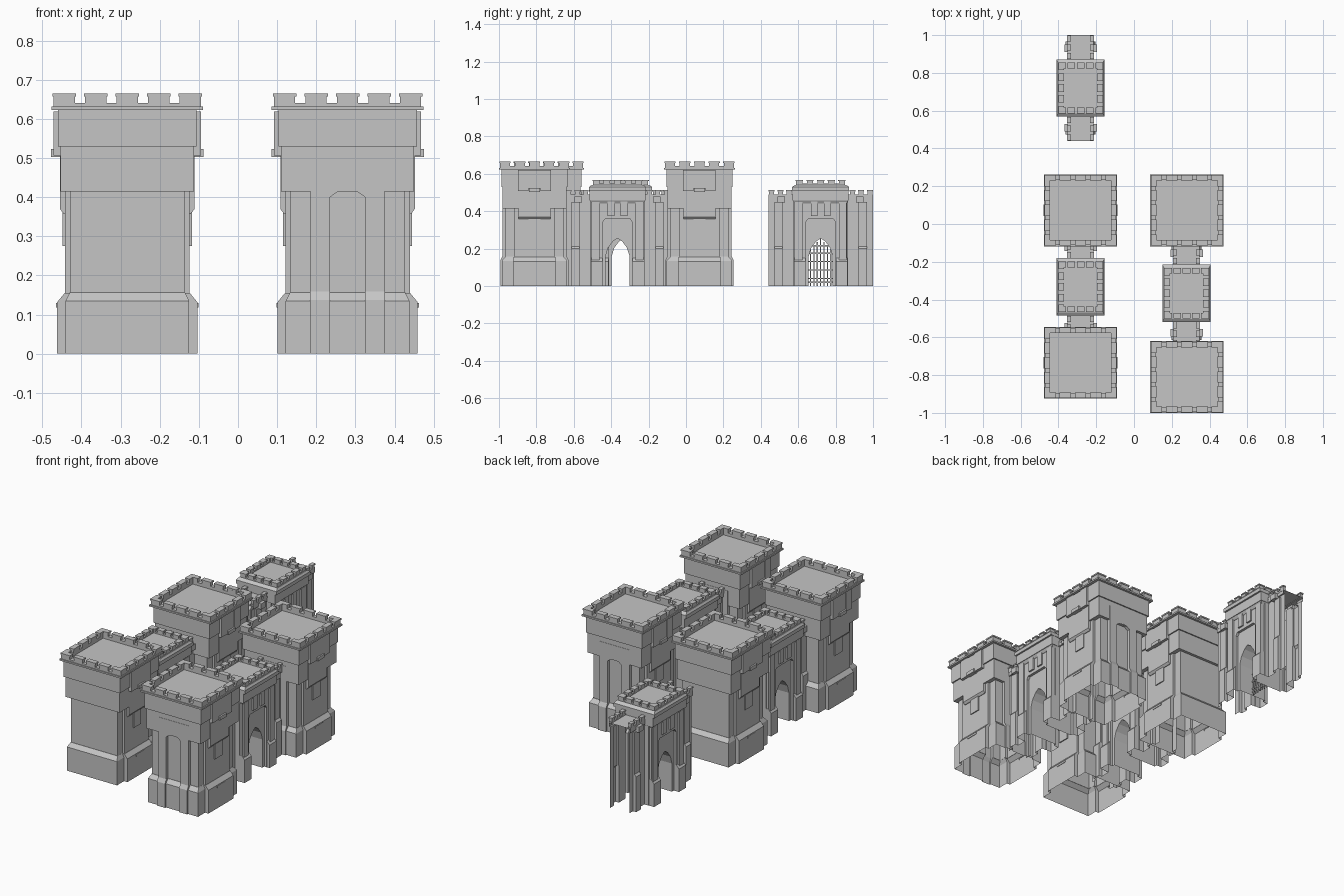
import bpy, bmesh
from mathutils import Vector

cube = bpy.data.objects.get("Cube")
if cube:
    bpy.data.objects.remove(cube, do_unlink=True)

stone = bpy.data.materials.new("grey stone")
stone.use_nodes = True
grey = (0.56, 0.56, 0.56, 1)
stone.diffuse_color = grey
stone.node_tree.nodes["Principled BSDF"].inputs["Base Color"].default_value = grey
CORNERS = ((-1, -1), (1, -1), (1, 1), (-1, 1))


def box(bm, x, y, z0, z1, hx, hy, top=None):
    """Box around (x, y); top gives other half sizes at the upper end."""
    tx, ty = top or (hx, hy)
    bot = [bm.verts.new((x + a * hx, y + b * hy, z0)) for a, b in CORNERS]
    upp = [bm.verts.new((x + a * tx, y + b * ty, z1)) for a, b in CORNERS]
    bm.faces.new(bot[::-1])
    bm.faces.new(upp)
    for i in range(4):
        j = (i + 1) % 4
        bm.faces.new((bot[i], bot[j], upp[j], upp[i]))


def prism(bm, half_profile, depth, along_y=False):
    """Mirror a (side, z) half profile and extrude it to both sides of the centre."""
    pts = half_profile + [(-s, z) for s, z in reversed(half_profile) if s > 0]

    def place(s, z, d):
        return (s, -d, z) if along_y else (d, s, z)
    face = bm.faces.new([bm.verts.new(place(s, z, -depth)) for s, z in pts])
    new = bmesh.ops.extrude_face_region(bm, geom=[face])["geom"]
    # keep the starting cap so that the prism is closed
    if not face.is_valid:
        bm.faces.new([v for v in face.verts])
    shift = Vector(place(0, 0, 2 * depth))
    bmesh.ops.translate(bm, vec=shift, verts=[g for g in new if isinstance(g, bmesh.types.BMVert)])


def finish(bm, name, cx, cy):
    bmesh.ops.recalc_face_normals(bm, faces=bm.faces)
    mesh = bpy.data.meshes.new(name)
    bm.to_mesh(mesh)
    bm.free()
    mesh.materials.append(stone)
    ob = bpy.data.objects.new(name, mesh)
    ob.location = (cx, cy, 0)
    bpy.context.collection.objects.link(ob)
    return ob


def shell(core, extra, name, cx, cy, end):
    """Fuse all solids to one hollow skin, open below and at the ends."""
    ob = finish(core, name, cx, cy)
    helper = finish(extra, name + "_helper", cx, cy)
    mod = ob.modifiers.new("fuse", "BOOLEAN")
    mod.operation = "UNION"
    mod.solver = "EXACT"
    mod.use_self = True
    mod.object = helper
    bpy.context.view_layer.update()
    fused = bpy.data.meshes.new_from_object(ob.evaluated_get(bpy.context.evaluated_depsgraph_get()))
    ob.modifiers.clear()
    ob.data = fused
    bpy.data.objects.remove(helper, do_unlink=True)
    bm = bmesh.new()
    bm.from_mesh(fused)
    gone = [f for f in bm.faces if all(v.co.z < 0.001 for v in f.verts)
            or all(abs(v.co.y) > end for v in f.verts)]
    bmesh.ops.delete(bm, geom=gone, context="FACES")
    bm.to_mesh(fused)
    bm.free()


def merlon(bm, x, y, z, h, hx, hy):
    box(bm, x, y, z, z + h * 0.7, hx, hy)
    box(bm, x, y, z + h * 0.7, z + h, hx + 0.003, hy + 0.003)


def parapet(bm, hx, hy, z, h, w):
    """Rim with a projecting lip and five capped merlons on each side."""
    t, lip = 0.012, 0.006
    for s in (-1, 1):
        box(bm, s * (hx - t - lip / 2), 0, z - 0.015, z - 0.006, t + lip / 2, hy)
        box(bm, 0, s * (hy - t - lip / 2), z - 0.015, z - 0.006, hx, t + lip / 2)
        box(bm, s * (hx - t - lip), 0, z - 0.006, z + 0.003, t, hy - lip)
        box(bm, 0, s * (hy - t - lip), z - 0.006, z + 0.003, hx - lip, t)
        for i in range(-2, 3):
            px, py = i * (hx - w - lip) / 2, i * (hy - w - lip) / 2
            merlon(bm, s * (hx - t - lip), py, z, h, t, w)
            merlon(bm, px, s * (hy - t - lip), z, h, w, t)


def tower(name, cx, cy, arched):
    # Core: plinth, shaft and the two overhanging upper storeys
    core = bmesh.new()
    box(core, 0, 0, 0, 0.135, 0.158, 0.175)
    box(core, 0, 0, 0.135, 0.157, 0.158, 0.175, (0.147, 0.155))
    box(core, 0, 0, 0.15, 0.43, 0.146, 0.154)
    box(core, 0, 0, 0.415, 0.54, 0.17, 0.17)
    box(core, 0, 0, 0.53, 0.624, 0.177, 0.177)

    # Stepped buttresses and hanging bays on the two long sides
    bm = bmesh.new()
    box(bm, 0, 0, 0, 0.132, 0.179, 0.112)
    box(bm, 0, 0, 0.132, 0.155, 0.179, 0.112, (0.16, 0.112))
    box(bm, 0, 0, 0.14, 0.425, 0.159, 0.108)
    box(bm, 0, 0, 0.118, 0.129, 0.182, 0.035)
    box(bm, 0, 0, 0.275, 0.365, 0.165, 0.033)
    box(bm, 0, 0, 0.357, 0.37, 0.162, 0.085, (0.172, 0.085))
    box(bm, 0, 0, 0.37, 0.515, 0.172, 0.085)
    for s in (-1, 1):
        box(bm, 0, s * 0.059, 0.507, 0.619, 0.188, 0.028)
    box(bm, 0, 0, 0.503, 0.523, 0.195, 0.03)
    box(bm, 0, 0, 0.52, 0.617, 0.186, 0.033)

    # Tall arched panels on the end faces
    if arched:
        prism(bm, [(0, 0.418), (0.025, 0.414), (0.045, 0.4), (0.045, 0.13),
                   (0.095, 0.13), (0.095, 0.5), (0, 0.5)], 0.1715, along_y=True)
        for s in (-1, 1):
            box(bm, s * 0.07, 0, 0, 0.137, 0.0255, 0.183)
            box(bm, s * 0.07, 0, 0.137, 0.16, 0.0255, 0.183, (0.0255, 0.171))
    shell(core, bm, name + "_masonry", cx, cy, 1)

    # Battlements around the roof deck
    bm = bmesh.new()
    parapet(bm, 0.194, 0.19, 0.638, 0.027, 0.027)
    finish(bm, name + "_battlements", cx, cy)


def gatehouse(name, cx, cy, grille):
    # Core pierced by a pointed passage
    arch = [(0, 0.255), (0.025, 0.238), (0.05, 0.205), (0.064, 0.16), (0.064, 0)]
    core = bmesh.new()
    prism(core, arch + [(0.145, 0), (0.145, 0.5), (0, 0.5)], 0.088)

    # Outer piers framing the recessed doorway
    bm = bmesh.new()
    prism(bm, [(0, 0.357), (0.068, 0.357), (0.08, 0.34), (0.08, 0),
               (0.14, 0), (0.14, 0.49), (0, 0.49)], 0.103)
    for s in (-1, 1):
        box(bm, 0, s * 0.112, 0, 0.13, 0.12, 0.031)
        box(bm, 0, s * 0.112, 0.13, 0.15, 0.12, 0.031, (0.104, 0.031))
        box(bm, 0, s * 0.118, 0.14, 0.45, 0.112, 0.021)
        box(bm, 0, s * 0.035, 0.375, 0.46, 0.112, 0.018)

    # Overhanging top storey
    box(bm, 0, 0, 0.44, 0.457, 0.105, 0.138, (0.115, 0.148))
    box(bm, 0, 0, 0.457, 0.515, 0.118, 0.15)
    box(bm, 0, 0, 0.51, 0.53, 0.128, 0.152)
    box(bm, 0, 0, 0.53, 0.541, 0.128, 0.152, (0.12, 0.136))

    # Curtain walls on both sides
    for s in (-1, 1):
        y = s * 0.205
        box(bm, 0, y, 0, 0.47, 0.06, 0.075)
        box(bm, 0, y, 0.46, 0.482, 0.068, 0.075)
        box(bm, 0, s * 0.225, 0, 0.2, 0.08, 0.022)
        box(bm, 0, s * 0.225, 0.2, 0.212, 0.08, 0.022, (0.07, 0.022))
        box(bm, 0, s * 0.225, 0.205, 0.45, 0.0695, 0.0215)
        box(bm, 0, s * 0.21, 0.447, 0.479, 0.086, 0.02)
    shell(core, bm, name + "_masonry", cx, cy, 0.279)

    # Battlements on the top storey and along the walls
    bm = bmesh.new()
    parapet(bm, 0.121, 0.137, 0.545, 0.022, 0.017)
    for s in (-1, 1):
        for side in (-1, 1):
            box(bm, side * 0.061, s * 0.205, 0.479, 0.489, 0.008, 0.0749)
            for off in (0.17, 0.215, 0.263):
                merlon(bm, side * 0.061, s * off, 0.488, 0.024, 0.008, 0.013)
    finish(bm, name + "_battlements", cx, cy)

    # Lowered grille in the passage
    if grille:
        bm = bmesh.new()
        for i in range(-3, 4):
            box(bm, 0, i * 0.018, 0, 0.255 - abs(i) * 0.02, 0.003, 0.003)
        for z in (0.02, 0.04, 0.085, 0.13, 0.175, 0.215):
            box(bm, 0, 0, z - 0.003, z + 0.003, 0.003, 0.064 if z < 0.18 else 0.046)
        finish(bm, name + "_grille", cx, cy)


tower("back_right_tower", -0.283, 0.072, False)
tower("front_right_tower", -0.283, -0.735, False)
tower("back_left_tower", 0.28, 0.072, True)
tower("front_left_tower", 0.28, -0.81, True)
gatehouse("right_gate", -0.283, -0.333, False)
gatehouse("left_gate", 0.278, -0.366, False)
gatehouse("rear_gate", -0.283, 0.72, True)
